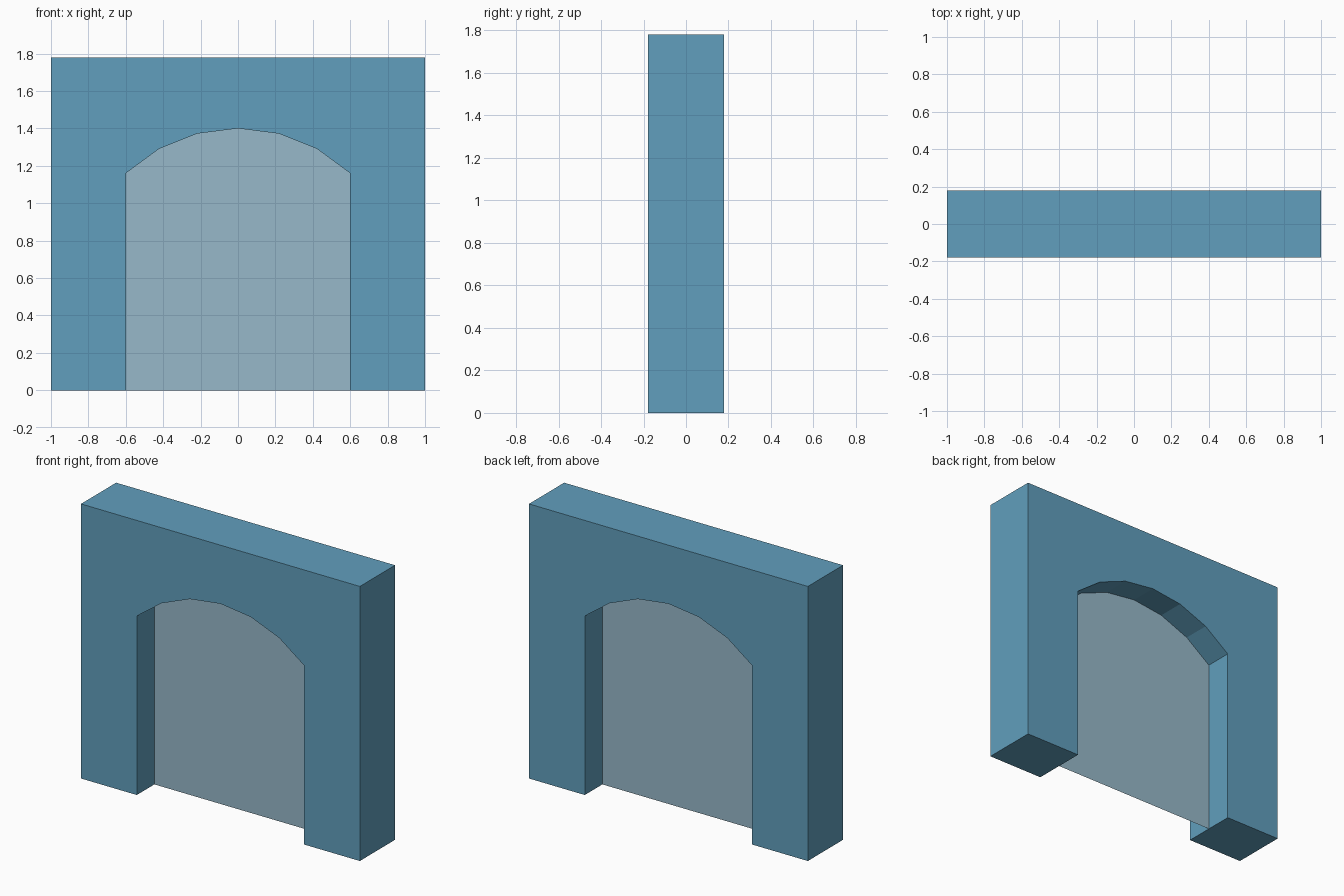
import bpy, bmesh, math

if "Cube" in bpy.data.objects:
    bpy.data.objects.remove(bpy.data.objects["Cube"])

HALF_W, HEIGHT, HALF_D = 1.0, 1.78, 0.18
OPEN_W, SPRING, APEX, SEGMENTS = 0.6, 1.16, 1.40, 6


def srgb(r, g, b):
    def lin(c):
        c /= 255
        return c / 12.92 if c <= 0.04045 else ((c + 0.055) / 1.055) ** 2.4
    return (lin(r), lin(g), lin(b), 1.0)


def material(name, colour):
    mat = bpy.data.materials.new(name)
    mat.diffuse_color = colour
    mat.use_nodes = True
    mat.node_tree.nodes["Principled BSDF"].inputs["Base Color"].default_value = mat.diffuse_color
    return mat


def outline_object(name, points, mat, half_depth=0.0):
    """Flat x/z outline, extruded evenly about y = 0 when given a depth."""
    bm = bmesh.new()
    face = bm.faces.new([bm.verts.new((x, -half_depth, z)) for x, z in points])
    if half_depth:
        ext = bmesh.ops.extrude_face_region(bm, geom=[face], use_keep_orig=True)
        moved = [v for v in ext["geom"] if isinstance(v, bmesh.types.BMVert)]
        bmesh.ops.translate(bm, verts=moved, vec=(0, 2 * half_depth, 0))
        bmesh.ops.recalc_face_normals(bm, faces=bm.faces)
    mesh = bpy.data.meshes.new(name)
    bm.to_mesh(mesh)
    bm.free()
    mesh.materials.append(mat)
    obj = bpy.data.objects.new(name, mesh)
    bpy.context.collection.objects.link(obj)
    return obj


# Segmental arch, left to right
rise = APEX - SPRING
radius = (OPEN_W ** 2 + rise ** 2) / (2 * rise)
half_angle = math.asin(OPEN_W / radius)
arch = []
for i in range(SEGMENTS + 1):
    a = half_angle * (2 * i / SEGMENTS - 1)
    arch.append((radius * math.sin(a), APEX - radius + radius * math.cos(a)))

opening = [(-OPEN_W, 0)] + arch + [(OPEN_W, 0)]

# Wall around the doorway
wall_outline = opening + [(HALF_W, 0), (HALF_W, HEIGHT), (-HALF_W, HEIGHT), (-HALF_W, 0)]
outline_object("arch_wall", wall_outline, material("wall blue", srgb(97, 159, 189)), HALF_D)

# Thin pane filling the doorway, halfway through the wall
outline_object("doorway_pane", opening[::-1], material("pane grey blue", srgb(151, 185, 202)))
